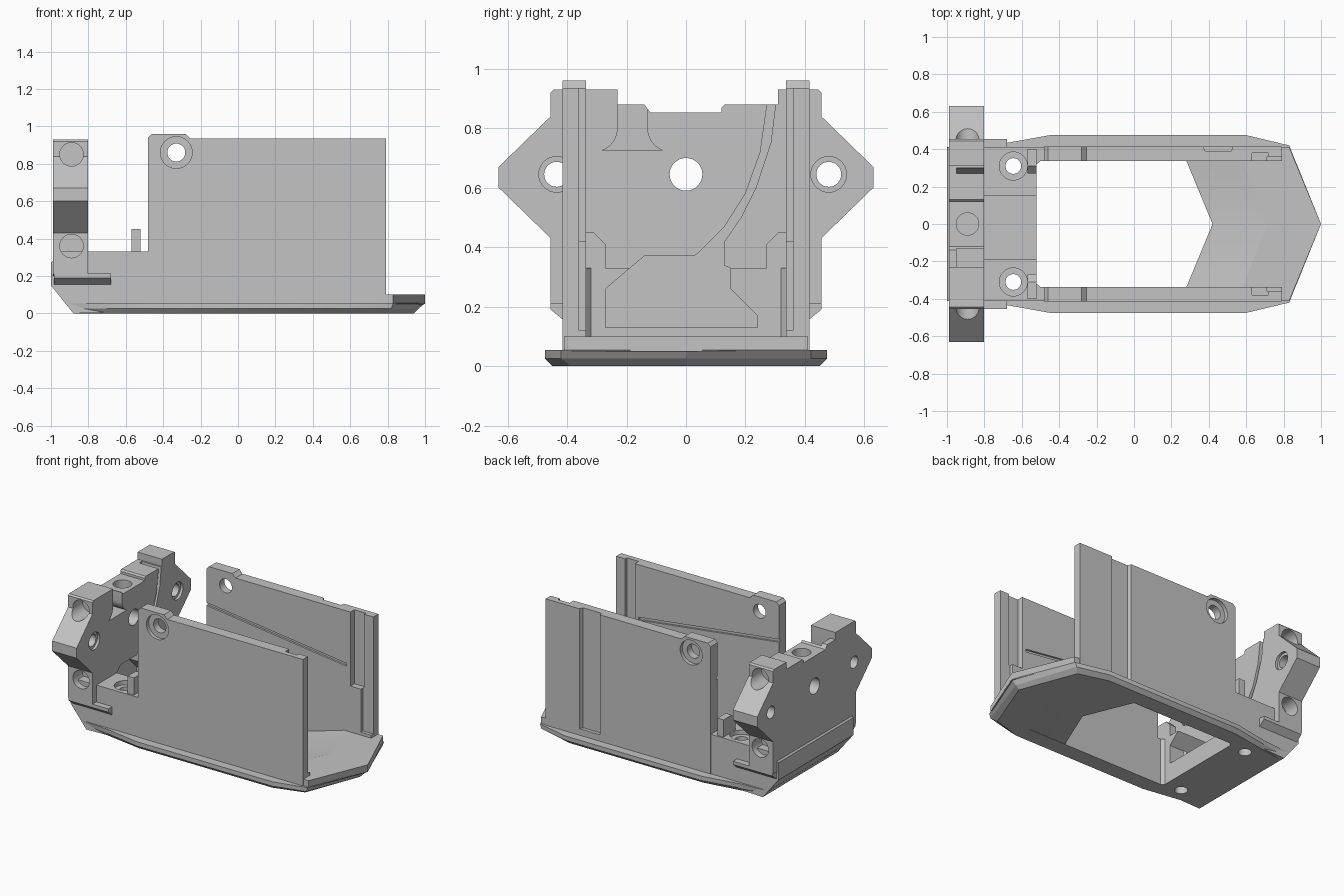
import bpy, bmesh, math

if "Cube" in bpy.data.objects:
    bpy.data.objects.remove(bpy.data.objects["Cube"], do_unlink=True)

GREY = (0.55, 0.55, 0.55, 1)
grey = bpy.data.materials.new("plain grey")
grey.use_nodes = True
grey.diffuse_color = GREY
grey.node_tree.nodes["Principled BSDF"].inputs["Base Color"].default_value = GREY


def loft(name, rings):
    """Solid skin through closed rings of equal length."""
    bm = bmesh.new()
    loops = [[bm.verts.new(p) for p in ring] for ring in rings]
    n = len(loops[0])
    for a, b in zip(loops, loops[1:]):
        for i in range(n):
            j = (i + 1) % n
            bm.faces.new((a[i], a[j], b[j], b[i]))
    bm.faces.new(loops[0])
    bm.faces.new(loops[-1])
    bmesh.ops.recalc_face_normals(bm, faces=bm.faces)
    mesh = bpy.data.meshes.new(name)
    bm.to_mesh(mesh)
    bm.free()
    mesh.materials.append(grey)
    ob = bpy.data.objects.new(name, mesh)
    bpy.context.collection.objects.link(ob)
    return ob


def prism(name, poly, axis, lo, hi):
    """Extrude a 2D profile along an axis; the profile uses the other two in order."""
    def place(p, t):
        return {"x": (t, *p), "y": (p[0], t, p[1]), "z": (*p, t)}[axis]
    return loft(name, [[place(p, t) for p in poly] for t in (lo, hi)])


def rect(a, b, c, d):
    return [(a, c), (b, c), (b, d), (a, d)]


def arc(u, v, r, start, end, n=8):
    angles = [math.radians(start + (end - start) * i / n) for i in range(n + 1)]
    return [(u + r * math.cos(a), v + r * math.sin(a)) for a in angles]


def circle(u, v, r):
    return arc(u, v, r, 0, 360, 32)[:-1]


def cut(ob, poly, axis, lo, hi):
    cutter = prism("cutter", poly, axis, lo, hi)
    cutter.hide_render = True
    m = ob.modifiers.new("cut", "BOOLEAN")
    m.operation, m.solver, m.object = "DIFFERENCE", "EXACT", cutter
    dg = bpy.context.evaluated_depsgraph_get()
    ob.data = bpy.data.meshes.new_from_object(ob.evaluated_get(dg))
    ob.modifiers.clear()
    bpy.data.objects.remove(cutter, do_unlink=True)


def mirrored(half, z, tip):
    """Half outline from rear to front, closed over the centre line at the tip."""
    return ([(x, y, z) for x, y in half] + [(tip, 0, z)]
            + [(x, -y, z) for x, y in reversed(half)])


# Floor plate with chamfered rim
foot = [(-.88, .38), (-.7, .41), (-.45, .45), (.58, .45), (.79, .39)]
rim = [(-.90, .40), (-.7, .43), (-.45, .475), (.6, .475), (.82, .42)]
lip = [(-.925, .41), (-.7, .43), (-.45, .475), (.6, .475), (.83, .42)]
floor_plate = loft("floor_plate", [mirrored(foot, 0, .94), mirrored(rim, .025, .965),
                                   mirrored(lip, .055, 1)])

# Prow deck: chevron ramp rising from the floor opening to an arrow-shaped nose
def station(edge_x, mid_x, z, base):
    row = [(edge_x, -.41), (mid_x, 0), (edge_x, .41)]
    return [(x, y, z) for x, y in row] + [(x, y, base) for x, y in reversed(row)]

loft("prow_deck", [station(.25, .42, .012, .002), station(.555, .71, .1, .002),
                   station(.83, 1, .1, .05)])

# Rear block under the end plate
block_side = [(-.88, 0), (-1, .15), (-1, .27), (-.99, .28), (-.99, .33), (-.48, .33), (-.48, .01)]
rear_block = prism("rear_block", block_side, "y", -.412, .412)

# End plate with wing shaped outline
end_outline = [(-.41, .2), (-.455, .21), (-.455, .43), (-.63, .6), (-.63, .67), (-.455, .84),
               (-.455, .92), (-.445, .93), (-.23, .93), (-.23, .88), (-.14, .88), (-.12, .853),
               (.12, .853), (.12, .87), (.13, .88), (.31, .88), (.31, .93), (.445, .93),
               (.455, .92), (.455, .84), (.63, .67), (.63, .6), (.455, .43), (.455, .21), (.41, .2)]
end_plate = prism("end_plate", end_outline, "x", -.99, -.802)

# Central cavity shared by block and plate
cavity = [(-.27, .13), (-.27, .26), (-.2, .32), (-.14, .37), (.04, .37), (.15, .33),
          (.15, .26), (.24, .17), (.24, .13)]
for ob in (rear_block, end_plate):
    cut(ob, cavity, "x", -.95, -.3)

# Floor opening; in the thin plate it reaches under the ramp
def opening(edge_x, mid_x):
    half = [(-.52, .32), (-.50, .337), (edge_x, .337)]
    return half + [(mid_x, 0)] + [(x, -y) for x, y in reversed(half)]

cut(floor_plate, opening(.57, .70), "z", -.1, .5)
cut(rear_block, opening(.28, .42), "z", -.1, .5)

# Screw holes through the rear deck
for s in (-1, 1):
    for ob in (floor_plate, rear_block):
        cut(ob, circle(-.645, s * .31, .042), "z", -.1, .5)
    cut(rear_block, circle(-.645, s * .31, .075), "z", .30, .5)

# End plate details: flared cable slot, curved channel, holes
slot = ([(-.23, 1)] + arc(-.31, .80, .08, 0, -70) + arc(-.05, .80, .08, 250, 180) + [(-.13, 1)])
channel = [(.30, 1), (.30, .87), (.285, .75), (.235, .6), (.185, .5), (.13, .42), (.13, .31), (-.05, .31),
           (.04, .38), (.13, .47), (.2, .58), (.25, .72), (.27, .86), (.27, 1)]
cut(end_plate, slot, "x", -.95, -.7)
cut(end_plate, channel, "x", -.95, -.7)
cut(end_plate, circle(0, .645, .055), "x", -1.2, -.7)
cut(end_plate, circle(-.89, 0, .06), "z", .73, 1)
for y in (-.435, .48):
    cut(end_plate, circle(y, .645, .042), "x", -1.2, -.7)
    cut(end_plate, circle(y, .645, .06), "x", -.82, -.7)
for s in (-1, 1):
    for z in (.85, .36):
        cut(end_plate, circle(-.89, z, .063), "y", *sorted((s * .35, s * .8)))

# Side parts, mirrored left and right
wall_side = [(-.48, .05), (-.48, .94), (-.46, .96), (-.28, .96), (-.255, .935), (.79, .935), (.79, .05)]
for s, side in ((1, "left"), (-1, "right")):
    def span(a, b):
        return sorted((s * a, s * b))

    wall = prism(side + "_wall", wall_side, "y", *span(.337, .415))
    cut(wall, circle(-.33, .86, .048), "y", *span(.2, .6))
    cut(wall, circle(-.33, .86, .085), "y", *span(.39, .6))
    # inner vertical channel and slanted guide groove
    cut(wall, rect(.63, .72, .42, 1.1), "y", *span(.2, .38))
    cut(wall, rect(.71, .9, .12, 1.1), "y", *span(.2, .36))
    cut(wall, [(-.6, .70), (.6, .55), (.6, .57), (-.6, .72)], "y", *span(.2, .35))
    if s > 0:  # shallow relief on the outside of one wall
        cut(wall, [(.34, .5), (.38, .39), (.52, .39), (.56, .5)], "z", .1, 1.1)

    # small upright beside the wall
    prism(side + "_post", [(s * .40, .32), (s * .40, .45), (s * .31, .45), (s * .27, .41),
                           (s * .27, .32)], "x", -.57, -.522)
    # chamfered ledge at the foot of the end plate
    prism(side + "_ledge", [(s * .40, .145), (s * .455, .19), (s * .455, .213), (s * .40, .213)],
          "x", -.985, -.68)

for ob in bpy.context.collection.objects:
    if ob.type == "MESH":
        bpy.context.view_layer.objects.active = ob
        ob.select_set(True)
bpy.ops.object.shade_smooth_by_angle(angle=math.radians(15))
